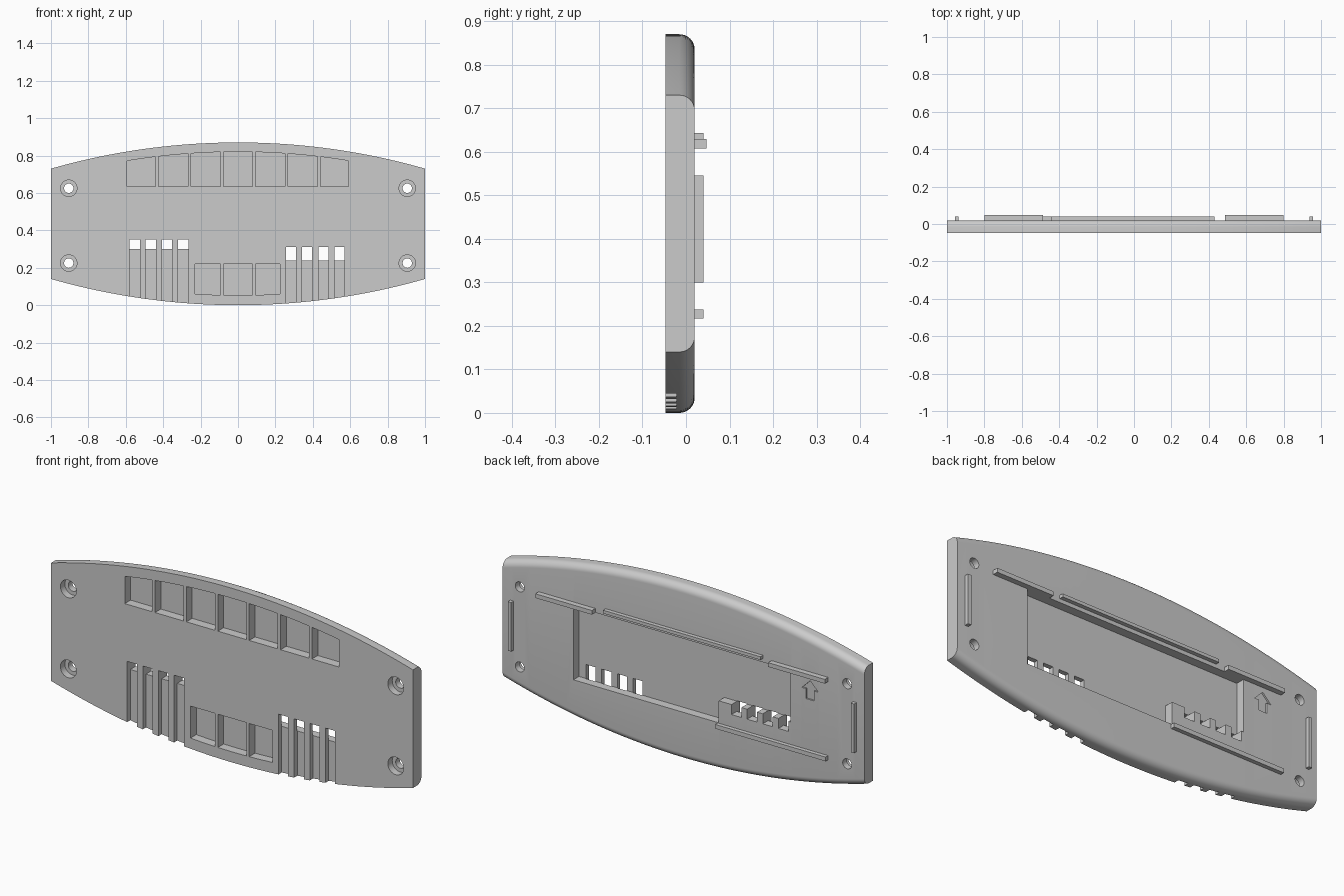
import bpy, bmesh, math

cube = bpy.data.objects.get("Cube")
if cube:
    bpy.data.objects.remove(cube, do_unlink=True)

grey = bpy.data.materials.new("light grey plastic")
grey.use_nodes = True
COLOUR = (0.6, 0.6, 0.6, 1)
grey.diffuse_color = COLOUR
grey.node_tree.nodes["Principled BSDF"].inputs["Base Color"].default_value = COLOUR

FRONT, BACK, FLOOR = -0.047, 0.02, -0.024
HEIGHT, SAG, FILLET = 0.87, 0.14, 0.035
RADIUS = (1 + SAG ** 2) / (2 * SAG)


def drop(x):
    """How far the curved edge has fallen from its middle at x."""
    return RADIUS - math.sqrt(RADIUS ** 2 - x * x)


def make(name, bm):
    bmesh.ops.recalc_face_normals(bm, faces=bm.faces)
    mesh = bpy.data.meshes.new(name)
    bm.to_mesh(mesh)
    bm.free()
    mesh.materials.append(grey)
    obj = bpy.data.objects.new(name, mesh)
    bpy.context.collection.objects.link(obj)
    return obj


def loft(name, rings):
    """Skin equal rings of points and cap both ends."""
    bm = bmesh.new()
    loops = [[bm.verts.new(p) for p in ring] for ring in rings]
    n = len(loops[0])
    for a, b in zip(loops, loops[1:]):
        for i in range(n):
            j = (i + 1) % n
            bm.faces.new((a[i], a[j], b[j], b[i]))
    bm.faces.new(loops[0])
    bm.faces.new(loops[-1])
    return make(name, bm)


def prism(name, outline, y0, y1):
    return loft(name, [[(x, y, z) for x, z in outline] for y in (y0, y1)])


def box(name, x0, x1, y0, y1, z0, z1):
    return prism(name, [(x0, z0), (x1, z0), (x1, z1), (x0, z1)], y0, y1)


def disc(name, x, z, r, y0, y1):
    ring = [math.tau * i / 32 for i in range(32)]
    return prism(name, [(x + r * math.cos(a), z + r * math.sin(a)) for a in ring], y0, y1)


# Curved plate with both long back edges rounded
def section(x):
    d = drop(x)
    low, high = d, HEIGHT - d
    pts = [(x, FRONT, high), (x, FRONT, low)]
    arc = [math.pi / 2 * i / 8 for i in range(9)]
    pts += [(x, BACK - FILLET + FILLET * math.sin(a), low + FILLET - FILLET * math.cos(a)) for a in arc]
    pts += [(x, BACK - FILLET + FILLET * math.cos(a), high - FILLET + FILLET * math.sin(a)) for a in arc]
    return pts


plate = loft("face_plate", [section(-1 + i / 20) for i in range(41)])


def cut(cutter):
    bpy.context.view_layer.objects.active = plate
    mod = plate.modifiers.new("cut", "BOOLEAN")
    mod.operation = "DIFFERENCE"
    mod.solver = "EXACT"
    mod.object = cutter
    bpy.ops.object.modifier_apply(modifier=mod.name)
    bpy.data.objects.remove(cutter, do_unlink=True)


OUT, THROUGH = FRONT - 0.05, BACK + 0.05
POCKET_END = -0.001
WALL = 0.008


def cells(edges, rule):
    """Cut a row of front pockets, leaving thin dividers between them."""
    for i, (a, b) in enumerate(zip(edges, edges[1:])):
        x0 = a + (WALL if i else 0)
        x1 = b - (WALL if i < len(edges) - 2 else 0)
        xs = [x0 + (x1 - x0) * k / 4 for k in range(5)]
        cut(prism("pocket_cutter", rule(xs), OUT, POCKET_END))


# Upper row follows the top edge, lower row follows the bottom edge
STEP = 0.1735
cells([-0.593] + [STEP * (i - 2.5) for i in range(6)] + [0.59],
      lambda xs: [(xs[0], 0.635), (xs[-1], 0.635)]
      + [(x, HEIGHT - 0.05 - drop(x)) for x in reversed(xs)])
cells([-0.23, -STEP / 2, STEP / 2, 0.225],
      lambda xs: [(x, drop(x) + 0.053) for x in xs] + [(xs[-1], 0.22), (xs[0], 0.22)])

# Recess in the back, with a raised block left in one lower corner
cut(prism("recess_cutter",
          [(-0.592, 0.35), (-0.195, 0.35), (-0.195, 0.24), (0.608, 0.24),
           (0.608, 0.608), (-0.592, 0.608)], FLOOR, THROUGH))

# Vertical slots in the front, open at the bottom edge
for i in range(4):
    x = -0.58 + i * 0.0865
    cut(box("slot_cutter", x, x + 0.055, OUT, -0.022, -0.1, 0.35))
    cut(box("notch_cutter", x, x + 0.055, -0.035, THROUGH, 0.30, 0.352))
    x = 0.257 + i * 0.0865
    cut(box("slot_cutter", x, x + 0.053, OUT, -0.022, -0.1, 0.31))

# Counterbored screw holes
for x in (-0.905, 0.905):
    for z in (0.225, 0.625):
        cut(disc("bore_cutter", x, z, 0.044, OUT, -0.012))
        cut(disc("hole_cutter", x, z, 0.025, OUT, THROUGH))

# Engraved up arrow on the back
half = [(0, 0.585), (0.045, 0.54), (0.022, 0.54), (0.022, 0.49)]
arrow = half + [(-x, z) for x, z in reversed(half[1:])]
cut(prism("arrow_cutter", [(x - 0.7, z) for x, z in arrow], BACK - 0.008, THROUGH))

bpy.ops.object.select_all(action="DESELECT")
plate.select_set(True)
bpy.context.view_layer.objects.active = plate
bpy.ops.object.shade_smooth_by_angle(angle=math.radians(25))

# Locating ribs on the back
ROOT = BACK - 0.004
box("upper_middle_rib", -0.44, 0.43, ROOT, 0.04, 0.627, 0.643)
box("lower_rib", -0.8, -0.19, ROOT, 0.04, 0.217, 0.238)
for side, s in (("left", 1), ("right", -1)):
    x0, x1 = sorted((s * 0.487, s * 0.8))
    box("upper_rib_" + side, x0, x1, ROOT, 0.047, 0.608, 0.629)
    box("end_rib_" + side, s * 0.948 - 0.009, s * 0.948 + 0.009, ROOT, 0.04, 0.30, 0.545)
